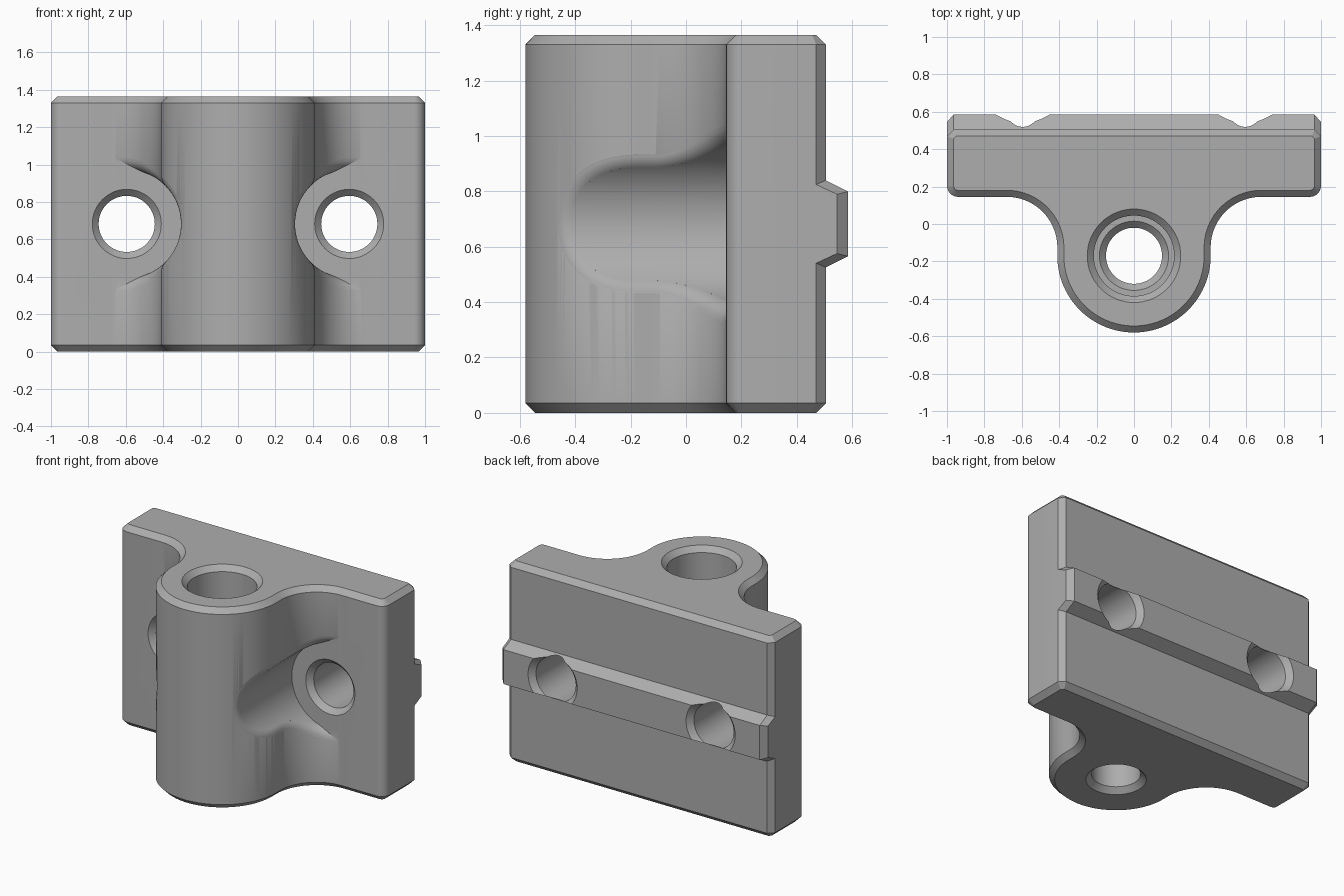
import bpy, bmesh
from math import sin, cos, pi, acos, sqrt, radians
from mathutils import Vector

cube = bpy.data.objects.get("Cube")
if cube:
    bpy.data.objects.remove(cube, do_unlink=True)

# Main dimensions
HEIGHT, BEVEL = 1.365, 0.035
BOSS_Y, BOSS_R = -0.17, 0.41
COVE_X, COVE_Y, COVE_R = 0.68, -0.125, 0.27
FRONT, BACK, CORNER = 0.145, 0.505, 0.06
BOLT_X, MID_Z = 0.595, 0.6825
POCKET_R, BLEND = 0.29, 0.07
FLOOR = FRONT - 0.001


def loft(name, rings):
    """Closed solid skinned through rings of equal length."""
    bm = bmesh.new()
    loops = [[bm.verts.new(p) for p in ring] for ring in rings]
    for a, b in zip(loops, loops[1:]):
        for i in range(len(a)):
            j = (i + 1) % len(a)
            bm.faces.new((a[i], a[j], b[j], b[i]))
    bm.faces.new(loops[0])
    bm.faces.new(loops[-1])
    bmesh.ops.recalc_face_normals(bm, faces=bm.faces)
    mesh = bpy.data.meshes.new(name)
    bm.to_mesh(mesh)
    bm.free()
    obj = bpy.data.objects.new(name, mesh)
    bpy.context.collection.objects.link(obj)
    return obj


def turned(name, profile, place, segments=128):
    """Solid of revolution; place maps (u, v, height) to a point."""
    angles = [2 * pi * i / segments for i in range(segments)]
    return loft(name, [[place(r * cos(a), r * sin(a), h) for a in angles]
                       for r, h in profile])


def combine(target, tool, operation):
    """Apply a boolean and discard the tool."""
    tool.hide_render = True
    mod = target.modifiers.new("combine", 'BOOLEAN')
    mod.operation, mod.solver, mod.object = operation, 'EXACT', tool
    bpy.context.view_layer.objects.active = target
    bpy.ops.object.modifier_apply(modifier=mod.name)
    bpy.data.objects.remove(tool, do_unlink=True)


def arc(cx, cy, r, start, end, steps):
    angles = [radians(start + (end - start) * i / steps) for i in range(steps + 1)]
    return [(cx + r * cos(a), cy + r * sin(a)) for a in angles]


def outline(inset, z):
    """Plate and boss outline, moved inward by inset."""
    k = inset * 0.414
    half = arc(0, BOSS_Y, BOSS_R - inset, -90, 0, 40)
    half += arc(COVE_X, COVE_Y, COVE_R + inset, 180, 90, 28)
    half += arc(1 - CORNER, FRONT + CORNER, CORNER - inset, -90, 0, 8)
    half += [(1 - inset, BACK - BEVEL - k), (1 - BEVEL - k, BACK - inset)]
    left = [(-x, y) for x, y in reversed(half[1:])]
    return [(x, y, z) for x, y in half + left]


# Body with chamfered top and bottom
body = loft("clamp_body", [outline(BEVEL, 0), outline(0, BEVEL),
                           outline(0, HEIGHT - BEVEL), outline(BEVEL, HEIGHT)])


# Locating rail across the back, with chamfered ends
def rail_ring(x, base, root, tip, root_h, tip_h):
    pts = [(base, -root_h), (root, -root_h), (tip, -tip_h),
           (tip, tip_h), (root, root_h), (base, root_h)]
    return [(x, y, MID_Z + z) for y, z in pts]


end = (0.46, 0.47, 0.545, 0.142, 0.107)
mid = (0.44, BACK, 0.585, 0.157, 0.117)
rail = loft("rail", [rail_ring(-1, *end), rail_ring(-1 + BEVEL, *mid),
                     rail_ring(1 - BEVEL, *mid), rail_ring(1, *end)])
combine(body, rail, 'UNION')


# Rounded rim where each pocket breaks through the boss
def rim_track():
    """Surface points and normals from the boss front to the plate."""
    reach = POCKET_R + BLEND
    first = acos(sqrt(1 - ((BOLT_X - reach) / (BOSS_R - BLEND)) ** 2))
    for i in range(25):
        a = first + (pi / 2 - first) * (i / 24) ** 2
        n = Vector((sin(a), -cos(a), 0))
        yield Vector((0, BOSS_Y, 0)) + n * BOSS_R, n
    for i in range(29):
        a = pi - pi / 2 * i / 28
        n = Vector((-cos(a), -sin(a), 0))
        yield Vector((COVE_X, COVE_Y, 0)) - n * COVE_R, n


def rim_ring(p, n, up, side):
    reach, spare = POCKET_R + BLEND, 0.03
    c = p - n * BLEND
    dx = BOLT_X - c.x
    h = up * sqrt(max(0, reach ** 2 - dx ** 2))
    d = Vector((dx, 0, -h)).normalized()
    c.z = MID_Z + h
    turn = acos(n.dot(d))
    pts = [c + n * (BLEND + spare), c + n * (BLEND + 0.002)]
    for i in range(1, 13):
        t = i / 12
        pts.append(c + (n * sin((1 - t) * turn) + d * sin(t * turn)) * (BLEND / sin(turn)))
    pts.append(c + d * (BLEND + spare))
    pts.append(c + (n + d) * ((BLEND + spare) / (1 + n.dot(d))))
    return [(q.x * side, q.y, q.z) for q in pts]


for side in (-1, 1):
    def along_y(u, v, h):
        return (side * BOLT_X + u, h, MID_Z + v)

    # Screw head pocket
    pocket = turned("pocket_cutter", [(POCKET_R, -1), (POCKET_R, FLOOR)], along_y)
    combine(body, pocket, 'DIFFERENCE')

    track = list(rim_track())
    rings = [rim_ring(p, n, 1, side) for p, n in reversed(track)]
    rings += [rim_ring(p, n, -1, side) for p, n in track[1:]]
    rim = loft("rim_cutter", rings)
    slab = loft("slab_cutter", [[(x, y, z) for x, z in ((-2, -1), (2, -1), (2, 2), (-2, 2))]
                                for y in (-2, FLOOR)])
    combine(rim, slab, 'INTERSECT')
    combine(body, rim, 'DIFFERENCE')

    # Bolt hole, countersunk at both ends
    bolt = turned("bolt_cutter", [(0.215, 0.114), (0.15, 0.179), (0.15, 0.55),
                                  (0.225, 0.625)], along_y, 64)
    combine(body, bolt, 'DIFFERENCE')

# Vertical stepped bore through the boss
bore = turned("bore_cutter",
              [(0.29, HEIGHT + 0.04), (0.215, HEIGHT - BEVEL), (0.215, 0.75),
               (0.185, 0.75), (0.15, 0.715), (0.15, BEVEL), (0.225, -0.04)],
              lambda u, v, h: (u, BOSS_Y + v, h), 64)
combine(body, bore, 'DIFFERENCE')

# Single grey finish
grey = bpy.data.materials.new("plain_grey")
grey.use_nodes = True
colour = (0.42, 0.42, 0.42, 1)
grey.diffuse_color = colour
grey.node_tree.nodes["Principled BSDF"].inputs["Base Color"].default_value = colour
body.data.materials.clear()
body.data.materials.append(grey)

bpy.ops.object.select_all(action='DESELECT')
body.select_set(True)
bpy.context.view_layer.objects.active = body
bpy.ops.object.shade_smooth_by_angle(angle=radians(25))
